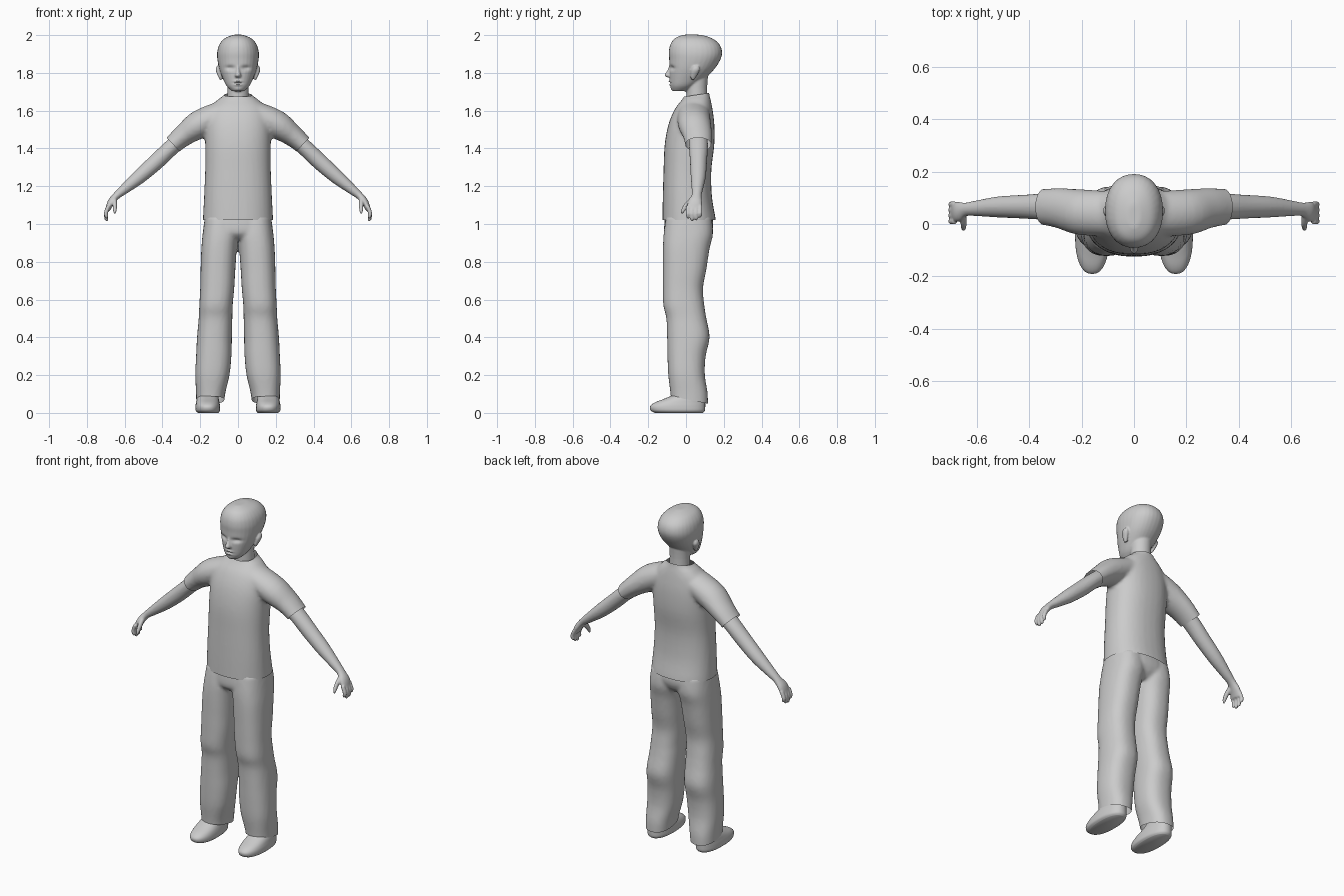
import bpy, bmesh, math
from mathutils import Vector

cube = bpy.data.objects.get("Cube")
if cube:
    bpy.data.objects.remove(cube)

grey = bpy.data.materials.new("plain grey")
grey.use_nodes = True
colour = (0.6, 0.6, 0.6, 1)
grey.diffuse_color = colour
grey.node_tree.nodes["Principled BSDF"].inputs["Base Color"].default_value = colour


def spline(rows, steps=4):
    """Catmull-Rom curve through rows of numbers."""
    out = []
    for i in range(len(rows) - 1):
        a, b = rows[max(i - 1, 0)], rows[i]
        c, d = rows[i + 1], rows[min(i + 2, len(rows) - 1)]
        for s in range(steps):
            t = s / steps
            out.append([q + t / 2 * (r - p + t * (2 * p - 5 * q + 4 * r - w
                        + t * (3 * (q - r) + w - p)))
                        for p, q, r, w in zip(a, b, c, d)])
    return out + [list(rows[-1])]


def skin(bm, rings, side, power=2.0, count=32):
    """Join rings of (centre, half axis, half axis) into a capped tube."""
    loops = []
    for c, u, v in rings:
        loop = []
        for i in range(count):
            t = math.tau * i / count
            cs, sn = math.cos(t), math.sin(t)
            p = c + u * math.copysign(abs(cs) ** (2 / power), cs) \
                  + v * math.copysign(abs(sn) ** (2 / power), sn)
            loop.append(bm.verts.new((p.x * side, p.y, p.z)))
        loops.append(loop)
    for lo, hi in zip(loops, loops[1:]):
        for i in range(count):
            j = (i + 1) % count
            bm.faces.new((lo[i], lo[j], hi[j], hi[i]))
    bm.faces.new(loops[0])
    bm.faces.new(loops[-1])


def stack(bm, rows, sides=(1,), power=2.0):
    """Level rings from rows of z, x low, x high, y low, y high."""
    rings = [(Vector(((a + b) / 2, (c + d) / 2, z)),
              Vector(((b - a) / 2, 0, 0)), Vector((0, (d - c) / 2, 0)))
             for z, a, b, c, d in spline(rows)]
    for side in sides:
        skin(bm, rings, side, power)


def limb(bm, rows, sides=(1, -1)):
    """Bent tube from rows of x, y, z, half depth, half thickness."""
    rows = spline(rows)
    pts = [Vector(r[:3]) for r in rows]
    rings = []
    for i, r in enumerate(rows):
        along = (pts[min(i + 1, len(pts) - 1)] - pts[max(i - 1, 0)]).normalized()
        v = along.cross(Vector((0, 1, 0))).normalized()
        rings.append((pts[i], v.cross(along) * r[3], v * r[4]))
    for side in sides:
        skin(bm, rings, side, count=20)


def centred(rows):
    return [(z, -w, w, c, d) for z, w, c, d in rows]


def finish(bm, name, voxel=0, smooth=4):
    """Make the object, fusing its volumes into one surface if asked."""
    bmesh.ops.recalc_face_normals(bm, faces=bm.faces)
    me = bpy.data.meshes.new(name)
    bm.to_mesh(me)
    bm.free()
    ob = bpy.data.objects.new(name, me)
    bpy.context.collection.objects.link(ob)
    if voxel:
        rm = ob.modifiers.new("fuse", "REMESH")
        rm.mode = "VOXEL"
        rm.voxel_size = voxel
        sm = ob.modifiers.new("soften", "SMOOTH")
        sm.iterations = smooth
        bpy.context.view_layer.update()
        dg = bpy.context.evaluated_depsgraph_get()
        fused = bpy.data.meshes.new_from_object(ob.evaluated_get(dg))
        ob.modifiers.clear()
        ob.data = fused
        fused.name = name
    ob.data.materials.clear()
    ob.data.materials.append(grey)
    ob.data.polygons.foreach_set("use_smooth", [True] * len(ob.data.polygons))
    return ob


def trim(ob, point, normal, keep=lambda v: True):
    """Cut a clean open hem, only where keep is true."""
    bm = bmesh.new()
    bm.from_mesh(ob.data)
    faces = [f for f in bm.faces if all(keep(v.co) for v in f.verts)]
    edges = {e for f in faces for e in f.edges}
    verts = {v for f in faces for v in f.verts}
    bmesh.ops.bisect_plane(bm, geom=list(verts) + list(edges) + faces,
                           plane_co=point, plane_no=normal, clear_outer=True)
    bm.to_mesh(ob.data)
    bm.free()


# Shirt: torso and short sleeves
bm = bmesh.new()
stack(bm, centred([(.96, .188, -.125, .16), (1.02, .186, -.125, .158),
                   (1.14, .18, -.123, .138), (1.28, .174, -.119, .134),
                   (1.42, .174, -.113, .15), (1.53, .172, -.092, .15),
                   (1.61, .152, -.058, .14), (1.66, .105, -.02, .13),
                   (1.69, .067, -.004, .123), (1.74, .062, 0, .12)]), power=2.3)
limb(bm, [(.08, .04, 1.59, .085, .065), (.2, .045, 1.53, .088, .075),
          (.28, .06, 1.475, .078, .06), (.345, .065, 1.42, .07, .05),
          (.4, .065, 1.37, .065, .046)])
shirt = finish(bm, "shirt", .011)
trim(shirt, (0, 0, 1.02), (0, 0, -1))
trim(shirt, (0, .05, 1.683), (0, -.15, 1))
for s in (1, -1):
    trim(shirt, (s * .343, 0, 1.42), (s * .73, 0, -.68), lambda v: v.x * s > .24)

# Trousers: hips and two loose legs
bm = bmesh.new()
stack(bm, centred([(1.08, .165, -.105, .13), (1.0, .18, -.115, .145),
                   (.95, .18, -.112, .13), (.92, .13, -.08, .1)]), power=2.3)
stack(bm, [(1.04, .0, .175, -.105, .135), (.95, -.004, .187, -.118, .143),
           (.87, .006, .194, -.122, .125), (.76, .014, .198, -.122, .108),
           (.66, .02, .2, -.122, .09), (.57, .028, .205, -.12, .097),
           (.5, .03, .208, -.104, .108), (.4, .032, .217, -.1, .125),
           (.3, .035, .222, -.098, .104), (.2, .045, .226, -.094, .1),
           (.1, .068, .222, -.082, .115), (.0, .08, .22, -.075, .115)],
      (1, -1), 2.4)
trousers = finish(bm, "trousers", .01)
trim(trousers, (0, 0, .072), (0, -.2, -1))

# Shoes
bm = bmesh.new()
stack(bm, [(.0, .105, .212, -.165, .09), (.012, .095, .224, -.186, .1),
           (.035, .095, .225, -.19, .102), (.055, .098, .222, -.165, .102),
           (.075, .102, .218, -.115, .1), (.1, .105, .21, -.065, .095),
           (.15, .11, .2, -.04, .085)], (1, -1), 2.3)
shoes = finish(bm, "shoes")

# Arms with hands
bm = bmesh.new()
limb(bm, [(.26, .062, 1.48, .05, .045), (.345, .066, 1.412, .05, .043),
          (.43, .066, 1.332, .045, .043), (.52, .065, 1.252, .04, .038),
          (.6, .06, 1.186, .03, .027), (.643, .056, 1.15, .026, .02),
          (.672, .048, 1.115, .038, .019), (.69, .044, 1.075, .038, .013)])
for y, tip in ((.01, 1.03), (.032, 1.016), (.054, 1.02), (.075, 1.035)):
    limb(bm, [(.685, y, 1.095, .011, .011), (.699, y, 1.06, .011, .011),
              (.697, y, tip + .012, .01, .01), (.692, y, tip, .005, .005)])
limb(bm, [(.655, .045, 1.14, .013, .013), (.652, .008, 1.105, .014, .012),
          (.652, -.014, 1.075, .011, .01), (.654, -.022, 1.055, .005, .005)])
arms = finish(bm, "arms_and_hands", .005, 3)

# Head, neck, nose and ears
bm = bmesh.new()
stack(bm, centred([(1.62, .058, .002, .115), (1.72, .056, .002, .112),
                   (1.82, .06, .0, .12)]))
stack(bm, centred([(1.703, .032, -.07, .0), (1.73, .06, -.082, .05),
                   (1.77, .08, -.086, .1), (1.82, .099, -.088, .15),
                   (1.87, .109, -.089, .182), (1.91, .11, -.091, .191),
                   (1.95, .099, -.083, .178), (1.982, .072, -.06, .14),
                   (2.0, .03, -.02, .085), (2.002, .01, .01, .05)]), power=2.2)
stack(bm, centred([(1.845, .007, -.088, -.06), (1.81, .011, -.101, -.06),
                   (1.788, .017, -.115, -.06), (1.776, .014, -.1, -.06)]))
stack(bm, [(1.762, .085, .095, .03, .045), (1.78, .085, .105, .024, .055),
           (1.815, .09, .118, .028, .072), (1.836, .095, .113, .04, .068)], (1, -1))
head = finish(bm, "head", .005, 3)

# Face modelling: sockets, lips and chin as soft pushes in depth
pushes = [(-.042, 1.826, .024, .012, .012), (.042, 1.826, .024, .012, .012),
          (0, 1.756, .02, .005, -.007), (0, 1.746, .022, .003, .006),
          (0, 1.737, .018, .006, -.006), (0, 1.714, .022, .01, -.004)]
for v in head.data.vertices:
    if v.co.y < -.03:
        v.co.y += sum(d * math.exp(-((v.co.x - x) / w) ** 2 - ((v.co.z - z) / h) ** 2)
                      for x, z, w, h, d in pushes)

# Keep hems and soles crisp
for ob in (shirt, trousers, shoes, arms, head):
    bpy.ops.object.select_all(action="DESELECT")
    ob.select_set(True)
    bpy.context.view_layer.objects.active = ob
    bpy.ops.object.shade_smooth_by_angle(angle=math.radians(50))
